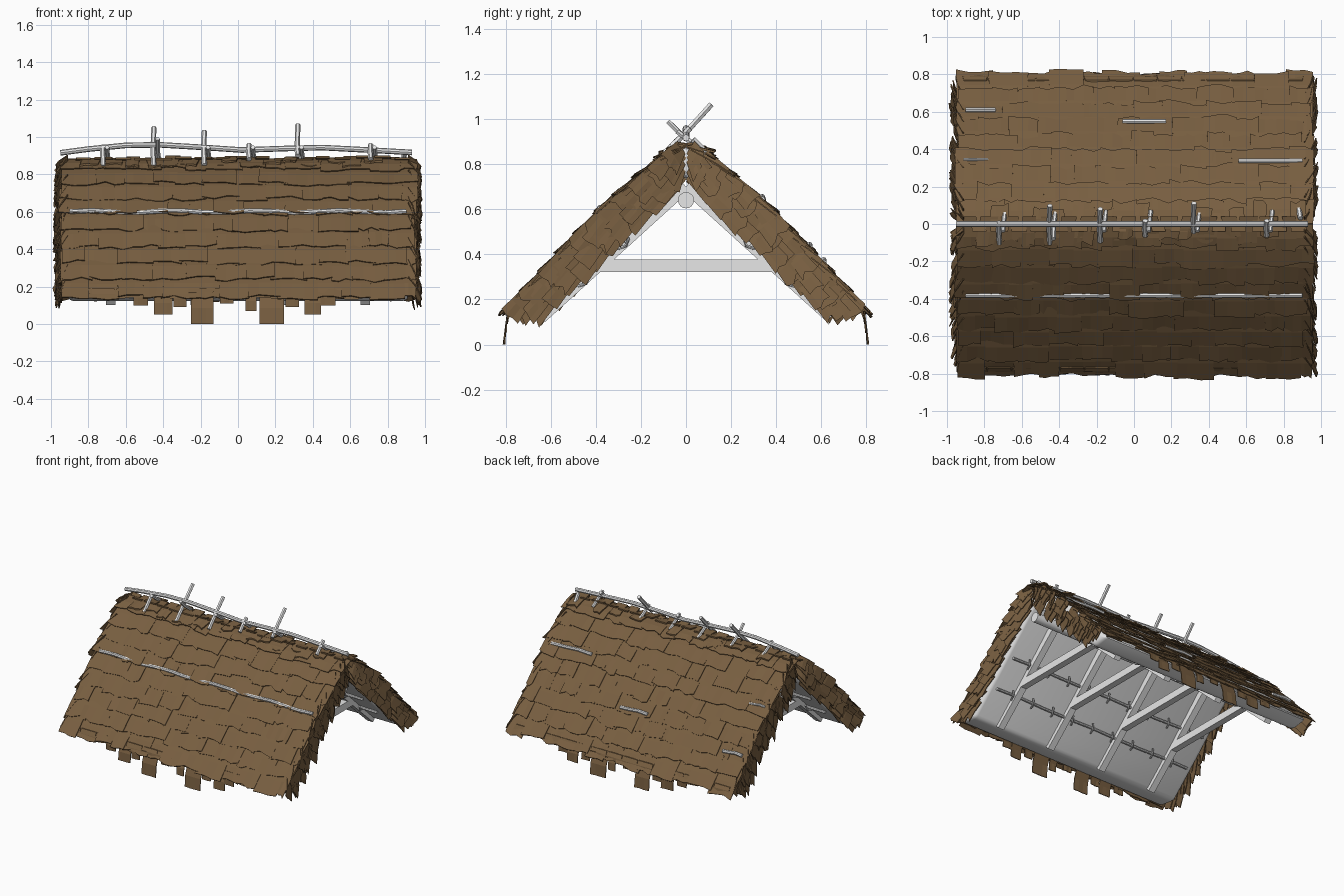
import bpy, bmesh, math, random
from mathutils import Vector as V

if "Cube" in bpy.data.objects:
    bpy.data.objects.remove(bpy.data.objects["Cube"])
random.seed(4)
R = random.uniform

def mat(name, col):
    m = bpy.data.materials.new(name)
    m.diffuse_color = (*col, 1)
    m.use_nodes = True
    m.node_tree.nodes["Principled BSDF"].inputs["Base Color"].default_value = m.diffuse_color
    return m
THATCH = mat("thatch brown", (0.187, 0.113, 0.052))
WOOD = mat("pale grey wood", (0.8, 0.8, 0.8))

def finish(bm, name, m, smooth=False):
    bmesh.ops.recalc_face_normals(bm, faces=bm.faces)
    me = bpy.data.meshes.new(name)
    bm.to_mesh(me)
    bm.free()
    me.materials.append(m)
    ob = bpy.data.objects.new(name, me)
    bpy.context.collection.objects.link(ob)
    if smooth:
        bpy.context.view_layer.objects.active = ob
        ob.select_set(True)
        bpy.ops.object.shade_smooth_by_angle(angle=math.radians(40))
        ob.select_set(False)

# slope profiles (y, z), ridge to eave
OUTER = [(0, .875), (.12, .80), (.38, .57), (.65, .28), (.785, .14)]
INNER = [(0, .74), (.36, .385), (.5, .255), (.645, .12)]

def at(prof, f):
    """point and downhill direction at fraction f of a profile"""
    p = [V((0, y, z)) for y, z in prof]
    d = f * sum((b - a).length for a, b in zip(p, p[1:]))
    for a, b in zip(p, p[1:]):
        l = (b - a).length
        if d <= l or b is p[-1]:
            return a + (b - a) * d / l, (b - a) / l
        d -= l

def side(v, s):
    return V((v.x, v.y * s, v.z))

def tile(bm, a, b, across, n, w, w2=None, t=.006, jag=.015, bow=.006):
    """thin ragged shingle from root a to tip b"""
    w2 = w2 or w
    down = (b - a).normalized()
    grid = []
    for f in (0, .55, 1):
        row = []
        for k in range(4):
            u = k / 3 - .5
            p = a.lerp(b, f) + across * u * (w + (w2 - w) * f)
            p += n * (bow * 4 * f * (1 - f))
            if f == 1:
                p += down * R(-jag, jag) + n * R(-.004, .004)
            row.append((bm.verts.new(p), bm.verts.new(p - n * t)))
        grid.append(row)
    for i in range(2):
        for k in range(3):
            q = grid[i][k], grid[i][k + 1], grid[i + 1][k + 1], grid[i + 1][k]
            bm.faces.new([v[0] for v in q])
            bm.faces.new([v[1] for v in reversed(q)])
    rim = grid[0] + [grid[1][3]] + grid[2][::-1] + [grid[1][0]]
    for p, q in zip(rim, rim[1:] + rim[:1]):
        bm.faces.new((p[0], q[0], q[1], p[1]))

def pole(bm, pts, r, n=8):
    """round pole through points"""
    pts = [V(p) for p in pts]
    rings = []
    for i, p in enumerate(pts):
        d = (pts[min(i + 1, len(pts) - 1)] - pts[max(i - 1, 0)]).normalized()
        u = d.cross(V((0, 0, 1)) if abs(d.z) < .8 else V((1, 0, 0))).normalized()
        v = d.cross(u)
        rings.append([bm.verts.new(p + (u * math.cos(2 * math.pi * k / n) + v * math.sin(2 * math.pi * k / n)) * r)
                      for k in range(n)])
    for a, b in zip(rings, rings[1:]):
        for k in range(n):
            bm.faces.new((a[k], a[(k + 1) % n], b[(k + 1) % n], b[k]))
    bm.faces.new(rings[0][::-1])
    bm.faces.new(rings[-1])

def bar(bm, a, b, w, up, h):
    """squared timber from a to b, w wide along x, h deep along up"""
    c = [[bm.verts.new(p + V((w / 2 * i, 0, 0)) + up * h / 2 * j)
          for i, j in ((-1, -1), (1, -1), (1, 1), (-1, 1))] for p in (a, b)]
    for k in range(4):
        bm.faces.new((c[0][k], c[0][(k + 1) % 4], c[1][(k + 1) % 4], c[1][k]))
    bm.faces.new(c[0][::-1])
    bm.faces.new(c[1])

# roof core under the thatch
bm = bmesh.new()
sec = [(y, z) for y, z in OUTER] + INNER[::-1] + [(-y, z) for y, z in INNER[1:]] + [(-y, z) for y, z in OUTER[:0:-1]]
f = bm.faces.new([bm.verts.new((-.91, y, z)) for y, z in sec])
ext = bmesh.ops.extrude_face_region(bm, geom=[f])["geom"]
bmesh.ops.translate(bm, vec=(1.82, 0, 0), verts=[g for g in ext if isinstance(g, bmesh.types.BMVert)])
edges = [e for e in bm.edges if abs(e.verts[0].co.z) < .16 or abs(e.verts[0].co.x - e.verts[1].co.x) < .01]
bmesh.ops.bevel(bm, geom=edges, offset=.028, segments=3, affect='EDGES', profile=.5)
finish(bm, "roof_core", WOOD, True)

# overlapping shingle rows on both slopes
X = V((1, 0, 0))
for s, name in ((-1, "front_shingles"), (1, "back_shingles")):
    bm = bmesh.new()
    ROWS = 9
    for r in range(ROWS):
        f = (r + 1) / ROWS
        x = -.94 + R(-.01, .01)
        while x < .92:
            w = min(R(.10, .19), .95 - x)
            tip, d = at(OUTER, f)
            root, _ = at(OUTER, max(0, f - .2))
            n = V((0, -d.z, d.y))
            tip = tip + n * (.030 + R(-.006, .008)) + d * R(.0, .022)
            if r == ROWS - 1:
                tip.z -= .012
            root = root + n * R(.004, .010)
            c = X * (x + w / 2)
            tile(bm, side(root, s) + c, side(tip, s) + c, X, side(n, s), w + .015, w + R(-.005, .03))
            x += w
    finish(bm, name, THATCH)

    # hanging fringe below the eave
    bm = bmesh.new()
    for x, w, z in ((-.19, .12, 0), (.18, .13, 0), (-.40, .10, .05), (.40, .09, .05), (-.31, .07, .09),
                    (.07, .06, .07), (.48, .08, .10), (-.52, .08, .10), (.29, .07, .09), (-.06, .07, .11)):
        y = .79 + .02 * (.15 - z) / .15
        tile(bm, V((x, .765 * s, .19)), V((x, y * s, z)), X, V((0, s, 0)), w, jag=0, bow=.012)
    for k in range(14):
        tile(bm, V((-.85 + k * .13, .77 * s, .19)), V((-.85 + k * .13, .795 * s, .145 + R(-.01, .01))),
             X, V((0, s, 0)), .12, .14, jag=.008)
    finish(bm, ("front" if s < 0 else "back") + "_eave_fringe", THATCH)

# shingles wrapping the gable ends
for e, name in ((-1, "left_gable_shingles"), (1, "right_gable_shingles")):
    bm = bmesh.new()
    for s in (-1, 1):
        for r in range(11):
            for k in range(4):
                f = (r + 1) / 11 + R(-.02, .02)
                g = (k + .55 + R(-.1, .1)) / 4
                b = at(INNER, f)[0].lerp(at(OUTER, f)[0], g)
                _, d = at(OUTER, f)
                n = V((0, -d.z, d.y))
                a = b - d * R(.13, .18) + n * .01
                if a.y < .02:
                    a.y = .02
                a.z = min(a.z, .875)
                a.x, b.x = .915 * e, (.94 + R(0, .045)) * e
                tile(bm, side(a, s), side(b, s), side(n, s), X * e, .065, R(.07, .10))
    finish(bm, name, THATCH)

# loose tufts along the ridge
bm = bmesh.new()
for i in range(34):
    x, s = -.88 + i * 1.76 / 33, 1 if i % 2 else -1
    tile(bm, V((x, -.04 * s, .895 + R(-.01, .005))), V((x + R(-.03, .03), R(.06, .12) * s, .855 + R(-.02, .025))),
         X, V((0, 0, 1)), R(.07, .10), t=.01)
finish(bm, "ridge_tufts", THATCH)

# ridge pole and crossed pegs
bm = bmesh.new()
pole(bm, [(-.95, 0, .915), (-.8, 0, .935), (-.6, 0, .955), (-.42, 0, .958), (-.2, 0, .945), (.02, 0, .93),
          (.25, 0, .938), (.45, 0, .943), (.7, 0, .93), (.93, 0, .917)], .015)
finish(bm, "ridge_pole", WOOD, True)
bm = bmesh.new()
for x, top, low in ((-.72, .95, .84), (-.45, 1.05, .84), (-.18, 1.03, .85), (.06, .96, .88), (.32, 1.065, .9), (.71, .96, .88)):
    pole(bm, [(x, low - .945, low), (x - .004, -.01, .93), (x, (top - .94) * .9, top)], .014, 6)
    pole(bm, [(x + .03, .07, .86), (x + .02, -.02, .93), (x + .02, -.08 if x == -.45 else -.04, .99 if x == -.45 else .945)], .012, 6)
pole(bm, [(.88, .09, .85), (.89, .03, .91)], .014, 6)
finish(bm, "ridge_pegs", WOOD, True)

# binding poles showing through the thatch
bm = bmesh.new()
def binder(s, y, x0, x1, lift, r=.013):
    n = max(3, int((x1 - x0) / .12))
    f = next(k / 200 for k in range(200) if at(OUTER, k / 200)[0].y >= y - .02)
    p, d = at(OUTER, f)
    p = p + V((0, -d.z, d.y)) * lift
    pole(bm, [(x0 + (x1 - x0) * k / n, p.y * s, p.z + .006 * math.sin(k * 1.7)) for k in range(n + 1)], r)
binder(-1, .382, -.9, .9, .024)
binder(1, .605, -.9, -.74, .032)
binder(1, .545, -.06, .17, .032)
binder(1, .335, .56, .9, .031)
binder(1, .345, -.91, -.78, .03, .009)
finish(bm, "binding_poles", WOOD, True)

# frames: rafters and tie beams
bm = bmesh.new()
bt = bmesh.new()
for x in (-.68, -.23, .23, .68):
    for s in (-1, 1):
        a, b = V((x, 0, .70)), V((x, .64 * s, .12))
        bar(bm, a, b, .05, V((0, .67 * s, .74)), .05)
    bar(bt, V((x, -.40, .35)), V((x, .40, .35)), .05, V((0, 0, 1)), .055)
finish(bm, "rafters", WOOD)
finish(bt, "tie_beams", WOOD)

# inner ridge beam
bm = bmesh.new()
pole(bm, [(-.9, 0, .64), (.9, 0, .64)], .036, 16)
finish(bm, "ridge_beam", WOOD, True)

# battens with lashings on the underside
bm = bmesh.new()
for s in (-1, 1):
    for f in (.45, .72):
        p, d = at(INNER, f)
        n = V((0, -d.z, d.y))
        p = side(p - n * .012, s)
        pole(bm, [p + X * (-.86 + 1.72 * k / 8) + V((0, 0, .004 * math.sin(k * 2))) for k in range(9)], .010)
        for k in range(9):
            c = p + X * (-.72 + .18 * k)
            q = side(d, s) * .035
            pole(bm, [c - q + X * .01, c - side(n, s) * .016, c + q - X * .01], .007, 6)
finish(bm, "battens_and_lashings", WOOD, True)
